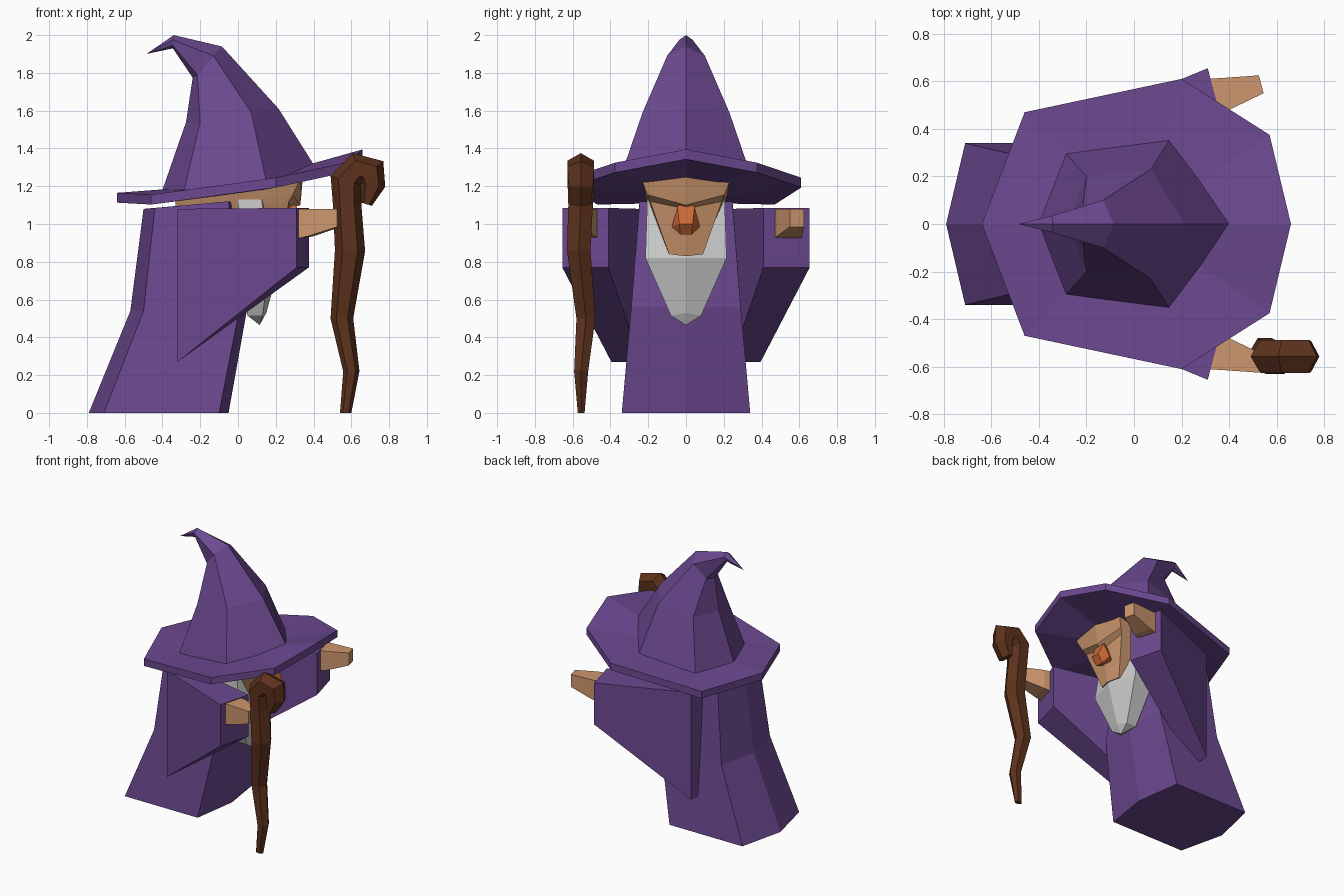
import bpy, bmesh, math
from mathutils import Vector


def material(name, rgb):
    m = bpy.data.materials.new(name)
    m.diffuse_color = (*rgb, 1)
    return m


PURPLE = material("purple_cloth", (0.15, 0.066, 0.28))
SKIN = material("skin", (0.61, 0.31, 0.155))
ORANGE = material("ruddy_skin", (0.61, 0.14, 0.035))
WOOD = material("wood", (0.11, 0.032, 0.012))


def finish(name, bm, mat, mirror=False):
    bmesh.ops.recalc_face_normals(bm, faces=bm.faces)
    me = bpy.data.meshes.new(name)
    bm.to_mesh(me)
    bm.free()
    if mat:
        me.materials.append(mat)
    ob = bpy.data.objects.new(name, me)
    bpy.context.collection.objects.link(ob)
    if mirror:
        mod = ob.modifiers.new("mirror", 'MIRROR')
        mod.use_axis = (False, True, False)
    return ob


def sym(*pts):
    """Closed ring from its +y half, listed front to back."""
    return list(pts) + [(x, -y, z) for x, y, z in reversed(pts) if y > 0]


def loft(name, rings, mat=None, mirror=False):
    """Skin equal rings; a one-point ring makes a tip."""
    bm = bmesh.new()
    loops = [[bm.verts.new(p) for p in r] for r in rings]
    for a, b in zip(loops, loops[1:]):
        if len(a) == 1:
            a, b = b, a
        n = len(a)
        for i in range(n):
            j = (i + 1) % n
            if len(b) == 1:
                bm.faces.new((a[i], a[j], b[0]))
            else:
                bm.faces.new((a[i], a[j], b[j], b[i]))
    for end in (loops[0], loops[-1]):
        if len(end) > 2:
            bm.faces.new(end)
    return finish(name, bm, mat, mirror)


# Robe: leaning six-sided body
loft("robe", [
    sym((-.05, 0, 0), (-.10, .34, 0), (-.71, .34, 0), (-.79, 0, 0)),
    sym((.05, 0, .56), (.01, .29, .56), (-.50, .29, .54), (-.57, 0, .54)),
    sym((.01, 0, 1.10), (-.05, .245, 1.12), (-.44, .25, 1.085), (-.50, 0, 1.08)),
], PURPLE)

# Wide hanging sleeves
loft("sleeves", [
    [(-.32, .24, 1.08), (-.32, .395, 1.08), (-.32, .395, .27), (-.32, .24, .27)],
    [(.375, .41, 1.085), (.31, .655, 1.085), (.31, .655, .77), (.375, .41, .77)],
], PURPLE, mirror=True)

# Tapered hands
loft("hands", [
    [(.30, .46, 1.08), (.30, .61, 1.08), (.30, .61, .92), (.30, .46, .92)],
    [(.40, .48, 1.08), (.37, .614, 1.08), (.37, .614, .935), (.40, .48, .935)],
    [(.545, .55, 1.08), (.525, .625, 1.08), (.525, .625, .985), (.545, .55, .985)],
], SKIN, mirror=True)

# Head with heavy brow
loft("head", [
    sym((.345, 0, 1.26), (.335, .24, 1.25), (-.33, .22, 1.17)),
    sym((.33, 0, 1.10), (.29, .205, 1.155), (-.33, .20, 1.08)),
    sym((.275, 0, 1.08), (.27, .19, 1.12), (-.30, .19, 1.04)),
    sym((.24, 0, .83), (.21, .09, .84), (-.10, .09, .84)),
], SKIN)

# Nose: hull of bridge, nostrils and tip
bm = bmesh.new()
for p in sym((.25, 0, 1.15), (.31, .045, 1.09), (.28, .075, .985),
             (.35, .035, 1.0), (.31, .03, .945), (.23, .045, .98)):
    bm.verts.new(p)
bmesh.ops.convex_hull(bm, input=bm.verts)
finish("nose", bm, ORANGE)

# Beard
loft("beard", [
    sym((.15, 0, 1.13), (.125, .205, 1.13), (0, .205, 1.13)),
    sym((.23, 0, .82), (.17, .215, .82), (.01, .215, .82)),
    sym((.15, 0, .53), (.13, .08, .515), (.05, .08, .515)),
    [(.115, 0, .465)],
])

# Hat brim: eight-sided, tilted, with a thin rim
rim = sym((.66, 0, 1.395), (.57, .375, 1.325), (.20, .61, 1.245),
          (-.46, .47, 1.155), (-.64, 0, 1.165))
loft("hat_brim", [
    [(.02, 0, 1.215)], rim, [(x, y, z - .052) for x, y, z in rim], [(.1, 0, 1.175)],
], PURPLE)

# Hat crown: six-sided, bent over at the tip
loft("hat_crown", [
    sym((.41, 0, 1.30), (.15, .355, 1.225), (-.285, .295, 1.18), (-.40, 0, 1.18)),
    sym((.215, 0, 1.61), (.07, .23, 1.59), (-.20, .20, 1.54), (-.275, 0, 1.54)),
    sym((-.085, 0, 1.94), (-.13, .10, 1.89), (-.215, .065, 1.79), (-.24, 0, 1.775)),
    sym((-.34, 0, 2.0), (-.345, .035, 1.975), (-.345, .025, 1.945), (-.345, 0, 1.93)),
    [(-.485, 0, 1.90)],
], PURPLE)

# Staff: hexagonal sweep along a crooked path (x, y, z, in-plane radius, side radius)
path = [(.57, -.555, 0, .03, .018), (.60, -.555, .22, .043, .037),
        (.55, -.53, .5, .06, .05), (.593, -.568, .86, .08, .062),
        (.578, -.558, 1.1, .075, .065), (.572, -.557, 1.23, .085, .07),
        (.635, -.557, 1.295, .085, .07), (.70, -.557, 1.275, .09, .07),
        (.71, -.557, 1.205, .07, .065), (.68, -.557, 1.105, .03, .055)]
rings = []
for i, (x, y, z, r, s) in enumerate(path):
    a, b = path[max(i - 1, 0)], path[min(i + 1, len(path) - 1)]
    t = Vector((b[0] - a[0], 0, b[2] - a[2])).normalized()
    if i == 0:
        t = Vector((0, 0, 1))
    side = Vector((t.z, 0, -t.x))
    ring = []
    for k in range(6):
        ang = k * math.pi / 3
        ring.append(Vector((x, y, z)) + side * r * math.cos(ang)
                    + Vector((0, s * math.sin(ang) / .866, 0)))
    rings.append(ring)
loft("staff", rings, WOOD)
